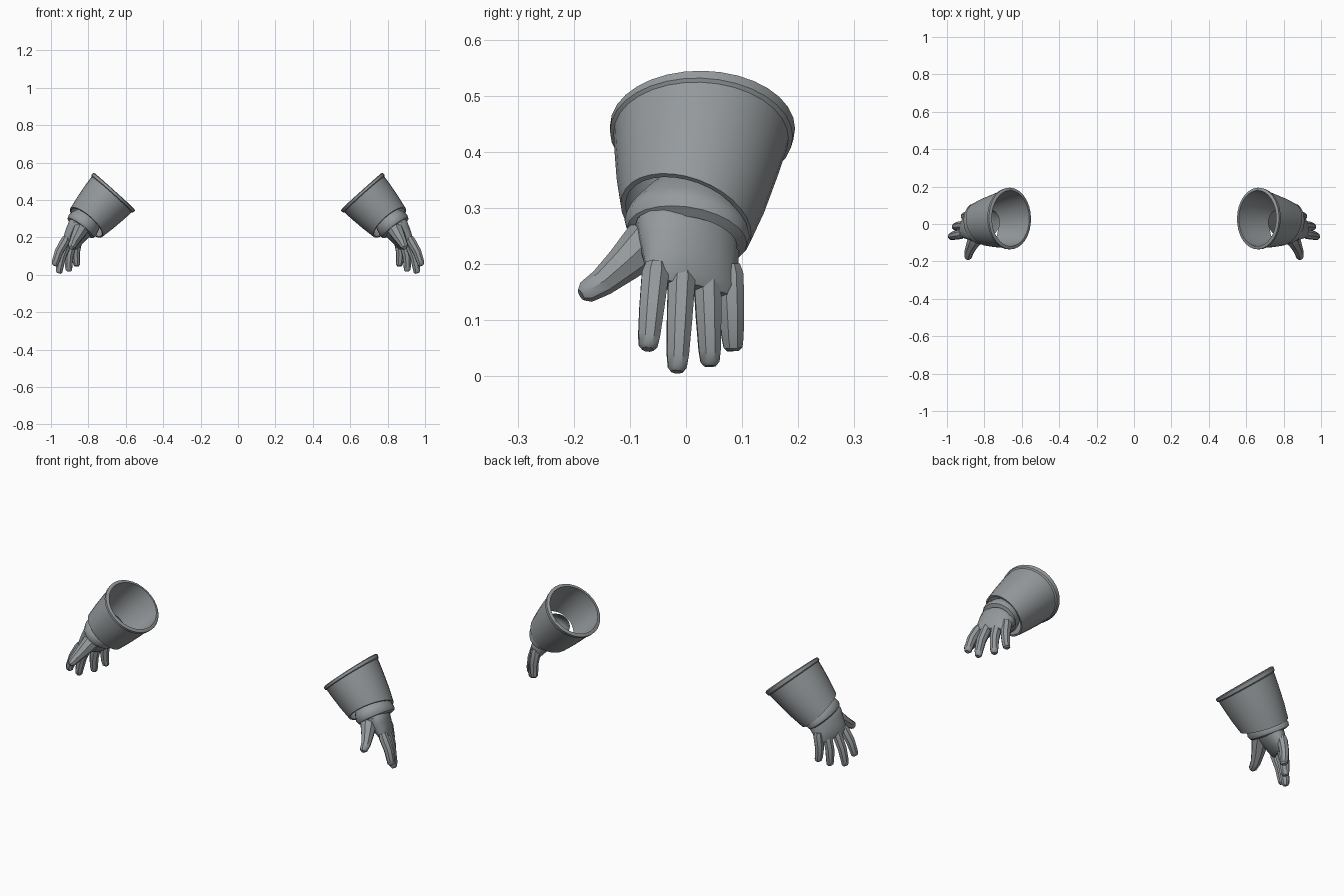
import bpy, bmesh, math
from mathutils import Vector

cube = bpy.data.objects.get("Cube")
if cube:
    bpy.data.objects.remove(cube)

grey = bpy.data.materials.new("glove grey")
grey.use_nodes = True
color = (0.30, 0.32, 0.33, 1)
grey.diffuse_color = color
grey.node_tree.nodes["Principled BSDF"].inputs["Base Color"].default_value = color


def loft(name, rings, ref, sides, side, ends="", angle=40):
    """Skin elliptical rings (centre, axis, half width, half depth)."""
    bm = bmesh.new()
    loops = []
    for centre, axis, a, b in rings:
        d = Vector(axis).normalized()
        s = Vector(ref)
        s = (s - s.dot(d) * d).normalized()
        v = d.cross(s)
        loop = []
        for i in range(sides):
            t = math.tau * i / sides
            p = Vector(centre) + s * a * math.cos(t) + v * b * math.sin(t)
            loop.append(bm.verts.new((p.x * side, p.y, p.z)))
        loops.append(loop)
    pairs = list(zip(loops, loops[1:]))
    if ends == "joined":
        pairs.append((loops[-1], loops[0]))
    for lo, hi in pairs:
        for i in range(sides):
            j = (i + 1) % sides
            bm.faces.new((lo[i], lo[j], hi[j], hi[i]))
    if ends == "capped":
        bm.faces.new(loops[0])
        bm.faces.new(loops[-1])
    bmesh.ops.recalc_face_normals(bm, faces=bm.faces)
    mesh = bpy.data.meshes.new(name)
    bm.to_mesh(mesh)
    bm.free()
    mesh.materials.append(grey)
    obj = bpy.data.objects.new(name, mesh)
    bpy.context.collection.objects.link(obj)
    bpy.ops.object.select_all(action="DESELECT")
    obj.select_set(True)
    bpy.context.view_layer.objects.active = obj
    bpy.ops.object.shade_smooth_by_angle(angle=math.radians(angle))


def digit(name, points, radii, ref, side):
    """Tapered finger following a path."""
    pts = [Vector(p) for p in points]
    rings = []
    for i, (p, r) in enumerate(zip(pts, radii)):
        axis = pts[min(i + 1, len(pts) - 1)] - pts[max(i - 1, 0)]
        rings.append((p, axis, r, r))
    loft(name, rings, ref, 8, side, "capped", 35)


# Cuff stations: distance along the sleeve, half width, half depth
RIM, HEM = Vector((0.66, 0.03, 0.447)), Vector((0.81, 0.0, 0.28))
OUTER = [(0, .158, .143), (.02, .165, .151), (.09, .163, .149),
         (.11, .156, .143), (.35, .148, .138), (.7, .136, .127),
         (1, .122, .115)]


def cuff_ring(t, a, b):
    axis = (HEM - RIM).normalized() + Vector((0, 0.12 - 0.3 * t, 0))
    return RIM.lerp(HEM, t), axis, a, b


# Knuckle and tip of each finger
FINGERS = {
    "index": ((.925, -.055, .18), (.98, -.068, .048)),
    "middle": ((.912, -.008, .17), (.958, -.016, .008)),
    "ring": ((.885, .038, .17), (.905, .043, .018)),
    "little": ((.858, .078, .18), (.862, .084, .045)),
}
SPREAD = (-.07, .14, -.01)
Y = (0, 1, 0)

for label, side in (("left", 1), ("right", -1)):
    # Flared double-walled cuff with a raised rim
    outer = [cuff_ring(*s) for s in OUTER]
    inner = [cuff_ring(t, a - .009, b - .009) for t, a, b in
             reversed([OUTER[0]] + OUTER[3:])]
    loft(label + "_cuff", outer + inner, Y, 32, side, "joined")

    # Soft gathered wrist sleeve, open inside the cuff
    sleeve = [((.765, .015, .335), .065, .06), ((.79, .01, .312), .085, .072),
              ((.818, .004, .283), .106, .087), ((.832, .002, .264), .113, .092),
              ((.842, .002, .25), .108, .086), ((.846, .002, .244), .09, .068)]
    loft(label + "_wrist", [(c, (.13, -.035, -.17), a, b) for c, a, b in sleeve],
         Y, 24, side)

    # Palm
    palm = [((.81, .004, .30), .065, .05), ((.838, .002, .262), .098, .062),
            ((.855, .005, .232), .096, .058), ((.876, .008, .198), .092, .046),
            ((.893, .011, .168), .089, .034), ((.9, .012, .153), .08, .022)]
    loft(label + "_palm", [(c, (.09, 0, -.17), a, b) for c, a, b in palm],
         SPREAD, 16, side, "capped")

    # Fingers, slightly bowed outward
    for finger, (base, tip) in FINGERS.items():
        b, t = Vector(base), Vector(tip)
        bow = Vector((.008, 0, .002))
        path = [b.lerp(t, -.15), b, b.lerp(t, .45) + bow, b.lerp(t, .82) + bow * .5,
                b.lerp(t, .95), t]
        digit(f"{label}_{finger}_finger", path,
              (.02, .026, .024, .021, .018, .011), SPREAD, side)

    # Thumb
    digit(label + "_thumb",
          [(.825, -.035, .262), (.845, -.075, .235), (.865, -.112, .199),
           (.882, -.15, .167), (.888, -.178, .15), (.891, -.187, .145)],
          (.04, .042, .033, .025, .02, .011), (1, 0, 0), side)
